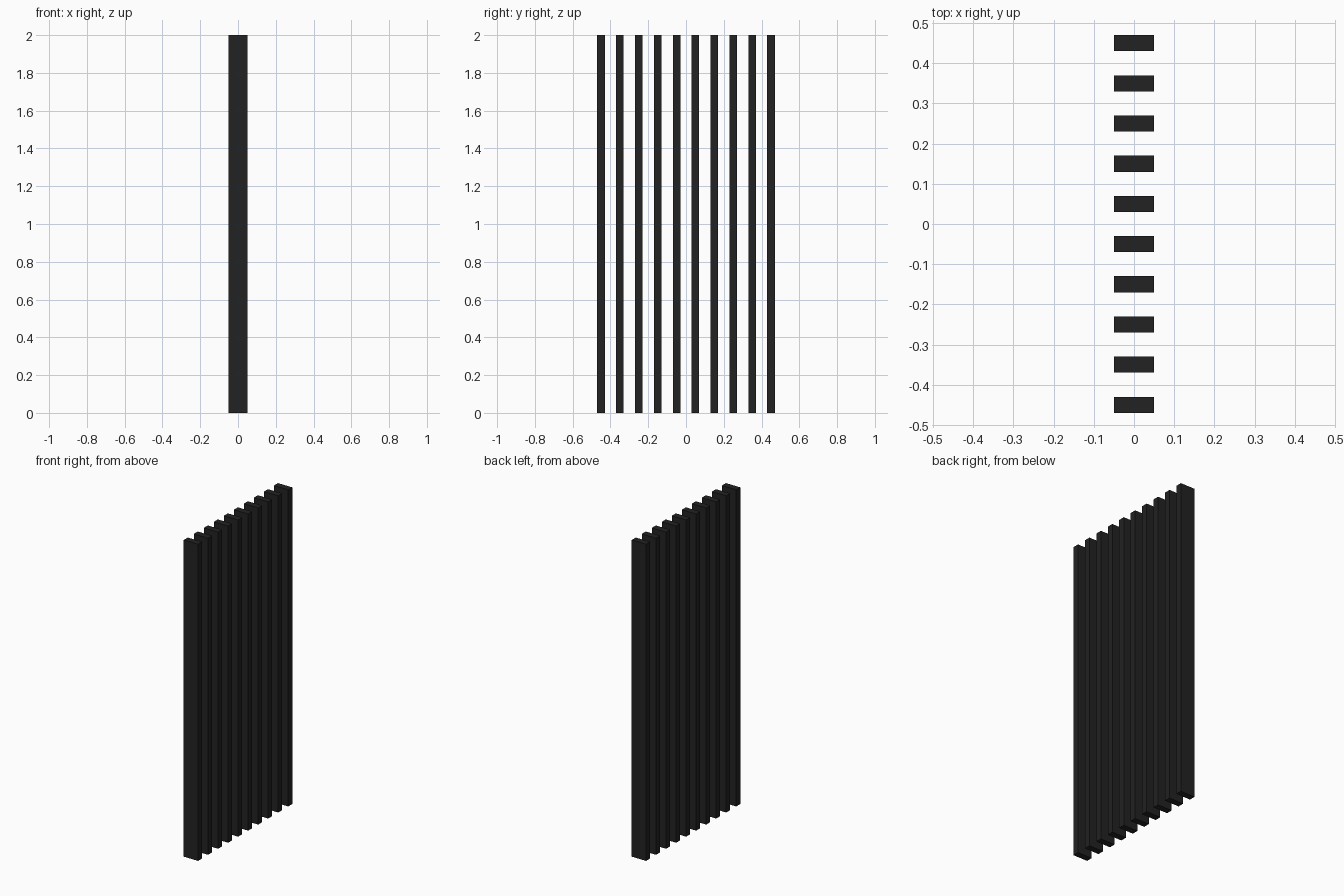
import bpy
import bmesh
from mathutils import Matrix

if "Cube" in bpy.data.objects:
    bpy.data.objects.remove(bpy.data.objects["Cube"])

COUNT = 10
PITCH = 0.1
SIZE = (0.10, 0.04, 2.0)

# Single near-black finish
black = bpy.data.materials.new("matt_black")
black.diffuse_color = (0.016, 0.016, 0.016, 1.0)
black.use_nodes = True
black.node_tree.nodes["Principled BSDF"].inputs["Base Color"].default_value = black.diffuse_color


def add_slat(index):
    """One upright rectangular slat standing on the ground."""
    mesh = bpy.data.meshes.new(f"slat_{index + 1}")
    bm = bmesh.new()
    bmesh.ops.create_cube(bm, size=1.0, matrix=Matrix.Diagonal((*SIZE, 1.0)))
    bm.to_mesh(mesh)
    bm.free()
    mesh.materials.append(black)
    slat = bpy.data.objects.new(f"slat_{index + 1}", mesh)
    slat.location = (0, (index - (COUNT - 1) / 2) * PITCH, SIZE[2] / 2)
    bpy.context.collection.objects.link(slat)


# Row of evenly spaced slats from front to back
for i in range(COUNT):
    add_slat(i)
